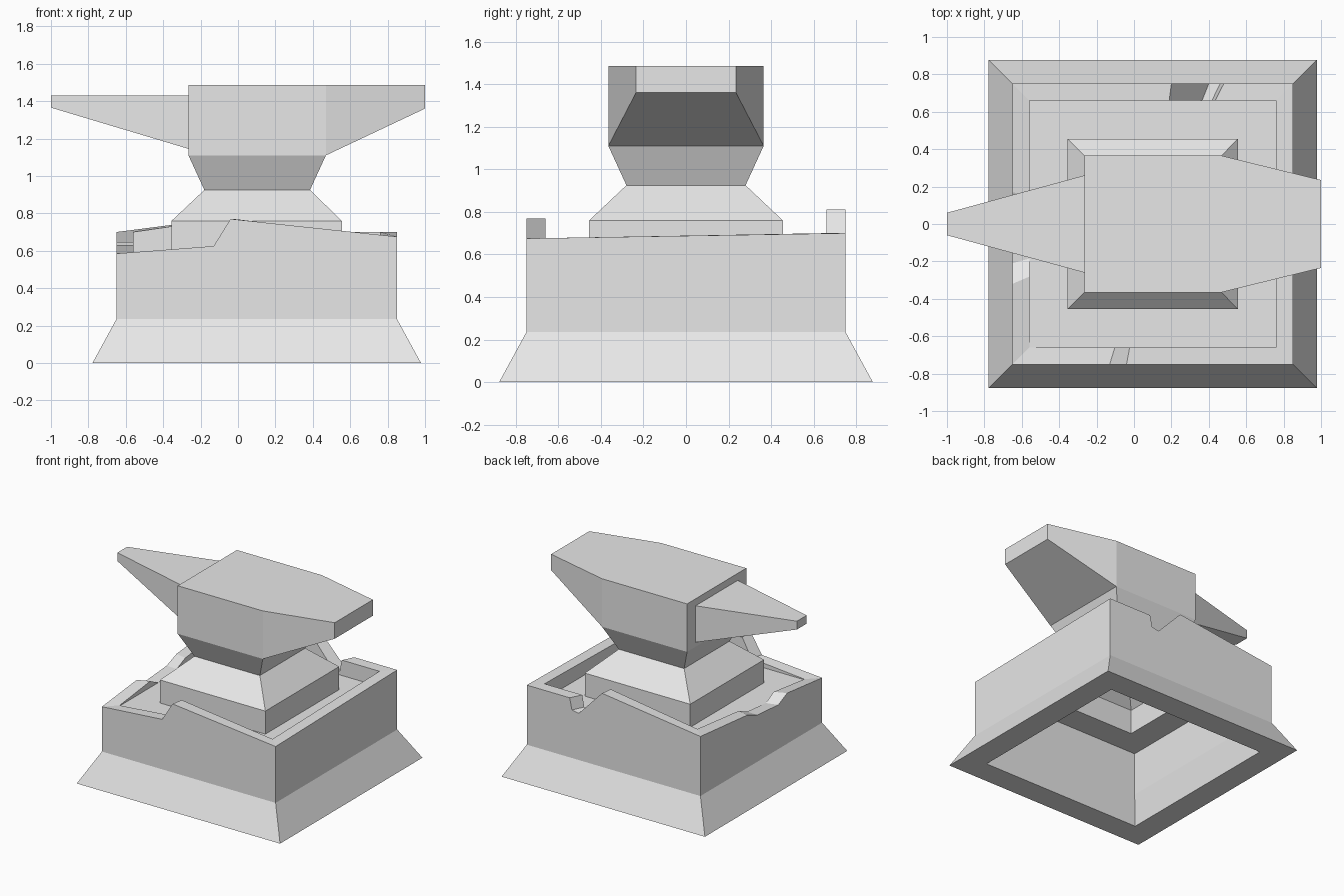
import bpy
import bmesh

if "Cube" in bpy.data.objects:
    bpy.data.objects.remove(bpy.data.objects["Cube"], do_unlink=True)

grey = bpy.data.materials.new("plain_grey")
grey.use_nodes = True
grey.diffuse_color = (0.8, 0.8, 0.8, 1)
grey.node_tree.nodes["Principled BSDF"].inputs["Base Color"].default_value = (0.8, 0.8, 0.8, 1)


def loft(name, rings, closed=False, cap_end=False):
    """Skin a list of equal-length rings; closed joins the last ring to the first."""
    bm = bmesh.new()
    loops = [[bm.verts.new(p) for p in ring] for ring in rings]
    pairs = list(zip(loops, loops[1:]))
    if closed:
        pairs.append((loops[-1], loops[0]))
    for a, b in pairs:
        for i in range(len(a)):
            j = (i + 1) % len(a)
            bm.faces.new((a[i], a[j], b[j], b[i]))
    if cap_end:
        bm.faces.new(loops[-1])
    mesh = bpy.data.meshes.new(name)
    bm.to_mesh(mesh)
    bm.free()
    mesh.materials.append(grey)
    obj = bpy.data.objects.new(name, mesh)
    bpy.context.collection.objects.link(obj)
    return obj


def flat_ring(x0, x1, y, z):
    return [(x0, -y, z), (x1, -y, z), (x1, y, z), (x0, y, z)]


def upright_ring(x, y, z0, z1):
    return [(x, -y, z0), (x, y, z0), (x, y, z1), (x, -y, z1)]


# Broken rim heights along each side of the base, counterclockwise
CX, HALF = 0.1, 0.75
front = [(-0.65, 0.585), (-0.13, 0.625), (-0.04, 0.77)]
right = [(-0.75, 0.675)]
back = [(0.85, 0.70), (0.48, 0.70), (0.46, 0.61), (0.40, 0.60), (0.20, 0.81)]
left = [(0.75, 0.70), (0.17, 0.646), (0.05, 0.60), (-0.21, 0.58), (-0.32, 0.63)]
rim = [((x - CX) / HALF, -1, z) for x, z in front]
rim += [(1, y / HALF, z) for y, z in right]
rim += [((x - CX) / HALF, 1, z) for x, z in back]
rim += [(-1, y / HALF, z) for y, z in left]


def rim_ring(half, z=None):
    return [(CX + u * half, v * half, h if z is None else z) for u, v, h in rim]


# Hollow base with flared skirt, open underneath
INNER = 0.66
loft("hollow_base", [
    rim_ring(0.878, 0), rim_ring(HALF, 0.235), rim_ring(HALF),
    rim_ring(INNER), rim_ring(INNER, 0.235), rim_ring(0.69, 0)], closed=True)

# Thin floor around the foot
floor_out = (CX - INNER, CX + INNER, INNER)
foot = (-0.355, 0.555, 0.455)
loft("base_floor", [
    flat_ring(*floor_out, 0.57), flat_ring(*floor_out, 0.58),
    flat_ring(*foot, 0.58), flat_ring(*foot, 0.57)], closed=True)

# Anvil foot, waist and body as one shell
loft("anvil_body", [
    flat_ring(*foot, 0.57), flat_ring(*foot, 0.76),
    flat_ring(-0.18, 0.385, 0.28, 0.925),
    flat_ring(-0.265, 0.47, 0.365, 1.11),
    flat_ring(-0.265, 0.47, 0.365, 1.485)], cap_end=True)

# Tapered heel and horn
loft("anvil_heel", [upright_ring(0.47, 0.365, 1.11, 1.485),
                    upright_ring(1.0, 0.235, 1.36, 1.485)], cap_end=True)
loft("anvil_horn", [upright_ring(-0.265, 0.26, 1.145, 1.43)[::-1],
                    upright_ring(-1.0, 0.06, 1.365, 1.43)[::-1]], cap_end=True)
